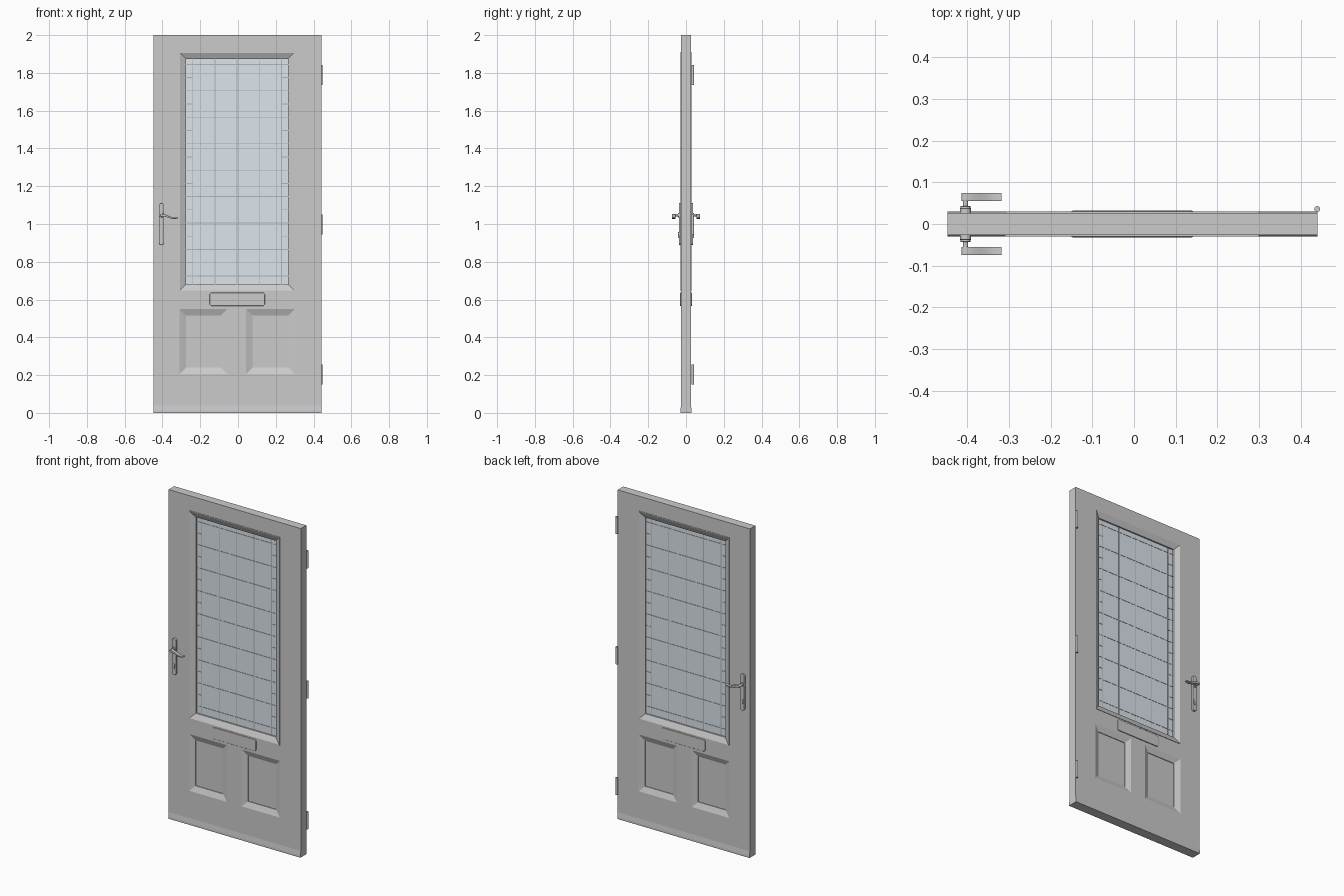
import bpy, bmesh, math

if "Cube" in bpy.data.objects:
    bpy.data.objects.remove(bpy.data.objects["Cube"])


def finish(name, bm, smooth=False, bevel=0.0, mat=None):
    bmesh.ops.recalc_face_normals(bm, faces=bm.faces)
    mesh = bpy.data.meshes.new(name)
    bm.to_mesh(mesh)
    bm.free()
    ob = bpy.data.objects.new(name, mesh)
    bpy.context.collection.objects.link(ob)
    if mat:
        mesh.materials.append(mat)
    if bevel:
        m = ob.modifiers.new("Bevel", 'BEVEL')
        m.width, m.segments, m.limit_method = bevel, 3, 'ANGLE'
    if smooth:
        bpy.ops.object.select_all(action='DESELECT')
        ob.select_set(True)
        bpy.context.view_layer.objects.active = ob
        bpy.ops.object.shade_smooth_by_angle(angle=math.radians(35))
    return ob


def add_prism(bm, outline, y0, y1):
    """Extrude an (x, z) outline from y0 to y1."""
    a = [bm.verts.new((x, y0, z)) for x, z in outline]
    b = [bm.verts.new((x, y1, z)) for x, z in outline]
    bm.faces.new(a)
    bm.faces.new(b[::-1])
    n = len(a)
    for i in range(n):
        j = (i + 1) % n
        bm.faces.new((a[i], a[j], b[j], b[i]))


def prism(name, outline, y0, y1, **kw):
    bm = bmesh.new()
    add_prism(bm, outline, y0, y1)
    return finish(name, bm, **kw)


def rect(x0, x1, z0, z1):
    return [(x0, z0), (x1, z0), (x1, z1), (x0, z1)]


def rounded(x0, x1, z0, z1, r, n=6):
    pts = []
    corners = [(x1 - r, z1 - r), (x0 + r, z1 - r), (x0 + r, z0 + r), (x1 - r, z0 + r)]
    for k, (cx, cz) in enumerate(corners):
        for i in range(n + 1):
            t = math.pi / 2 * (k + i / n)
            pts.append((cx + r * math.cos(t), cz + r * math.sin(t)))
    return pts


def circle(cx, cz, r, n=20):
    return [(cx + r * math.cos(2 * math.pi * i / n), cz + r * math.sin(2 * math.pi * i / n)) for i in range(n)]


def moulding(name, x0, x1, z0, z1, profile):
    """Sweep a closed (inset, y) profile around a rectangle with mitred corners."""
    bm = bmesh.new()
    rings = []
    for d, y in profile:
        rings.append([bm.verts.new((x, y, z)) for x, z in rect(x0 + d, x1 - d, z0 + d, z1 - d)])
    for i, a in enumerate(rings):
        b = rings[(i + 1) % len(rings)]
        for k in range(4):
            j = (k + 1) % 4
            bm.faces.new((a[k], a[j], b[j], b[k]))
    return finish(name, bm)


T = 0.0265                                # half thickness of the leaf
XS = [-0.448, -0.31, -0.057, 0.043, 0.30, 0.441]
ZS = [0.0, 0.205, 0.55, 0.645, 1.91, 2.0]
OPEN = {(1, 1), (3, 1), (1, 3), (2, 3), (3, 3)}

# Door leaf: one grid with three openings, extruded to thickness
bm = bmesh.new()
grid = [[bm.verts.new((x, -T, z)) for z in ZS] for x in XS]
for i in range(5):
    for k in range(5):
        if (i, k) not in OPEN:
            bm.faces.new((grid[i][k], grid[i + 1][k], grid[i + 1][k + 1], grid[i][k + 1]))
ext = bmesh.ops.extrude_face_region(bm, geom=bm.faces[:], use_keep_orig=True)
for g in ext["geom"]:
    if isinstance(g, bmesh.types.BMVert):
        g.co.y = T
finish("door_leaf", bm)

# Flared weather strip along the bottom
bm = bmesh.new()
prof = [(-0.030, 0), (0.030, 0), (0.030, 0.012), (T, 0.04), (-T, 0.04), (-0.030, 0.012)]
ends = [[bm.verts.new((x, y, z)) for y, z in prof] for x in (XS[0], XS[-1])]
bm.faces.new(ends[0])
bm.faces.new(ends[1])
for i in range(6):
    j = (i + 1) % 6
    bm.faces.new((ends[0][i], ends[0][j], ends[1][j], ends[1][i]))
finish("weather_strip", bm)

# Lower recessed panels
slope = [(0, -T), (0.034, -0.013), (0.034, 0.013), (0, T)]
for side, x0, x1 in (("left", XS[1], XS[2]), ("right", XS[3], XS[4])):
    moulding(side + "_panel_moulding", x0, x1, ZS[1], ZS[2], slope)
    prism(side + "_panel", rect(x0 + .03, x1 - .03, ZS[1] + .03, ZS[2] - .03), -0.009, 0.009)

# Window moulding and pane
moulding("window_moulding", XS[1], XS[4], ZS[3], ZS[4],
         [(0, -T), (0, -0.0295), (0.004, -0.0295), (0.036, -0.014),
          (0.036, 0.014), (0.004, 0.0295), (0, 0.0295), (0, T)])
glass = bpy.data.materials.new("glass")
glass.diffuse_color = (0.72, 0.78, 0.84, 1)
glass.use_nodes = True
glass.node_tree.nodes["Principled BSDF"].inputs["Base Color"].default_value = glass.diffuse_color
GX0, GX1, GZ0, GZ1 = -0.274, 0.264, 0.681, 1.874
prism("glass_pane", rect(GX0 - .005, GX1 + .005, GZ0 - .005, GZ1 + .005), -0.005, 0.005, mat=glass)

# Leaded bars on both faces of the pane: border, grid and short border ticks
lead = bpy.data.materials.new("lead")
lead.diffuse_color = (0.45, 0.46, 0.48, 1)
lead.use_nodes = True
lead.node_tree.nodes["Principled BSDF"].inputs["Base Color"].default_value = lead.diffuse_color
bm = bmesh.new()
w = 0.002
bars = [(x - w, x + w, GZ0, GZ1) for x in (-0.24, -0.122, -0.005, 0.112, 0.23)]
bars += [(GX0, GX1, 0.725 + 0.14 * i - w, 0.725 + 0.14 * i + w) for i in range(9)]
for i in range(8):
    z = 0.795 + 0.14 * i
    bars += [(GX0, -0.24, z - w, z + w), (0.23, GX1, z - w, z + w)]
for b in bars:
    add_prism(bm, rect(*b), -0.0065, 0.0065)
finish("window_leading", bm, mat=lead)

# Hinge barrels on the back right edge
for name, z in (("lower", 0.15), ("middle", 0.945), ("upper", 1.737)):
    bm = bmesh.new()
    bmesh.ops.create_cone(bm, cap_ends=True, segments=20, radius1=0.007, radius2=0.007, depth=0.105)
    bmesh.ops.translate(bm, vec=(0.440, 0.036, z + 0.0525), verts=bm.verts)
    finish(name + "_hinge", bm, smooth=True)

# Lever outline: a gentle wave, thickened along z
HX, HZ = -0.4045, 1.047
top, low = [], []
for i in range(25):
    t = i / 24
    x = HX + 0.087 * t
    z = HZ - 0.008 * (1 - math.cos(math.pi * min(t * 1.25, 1.3)))
    h = 0.007 - 0.004 * t
    top.append((x, z + h))
    low.append((x, z - h))
cap = [(HX - 0.0095 * math.sin(a), HZ - 0.007 * math.cos(a)) for a in
       [math.pi * i / 8 for i in range(1, 8)]]
lever = top[::-1] + cap[::-1] + low

# Letter plate and handle set, repeated on both faces
for face, s in (("front", -1), ("back", 1)):
    prism(face + "_letter_plate", rounded(-0.15, 0.142, 0.566, 0.637, 0.012),
          s * 0.025, s * 0.032, smooth=True, bevel=0.003)
    prism(face + "_handle_plate", rounded(-0.418, -0.391, 0.888, 1.11, 0.0134),
          s * 0.025, s * 0.038, smooth=True, bevel=0.004)
    prism(face + "_handle_boss", circle(HX, HZ, 0.012), s * 0.036, s * 0.043, smooth=True, bevel=0.0015)
    prism(face + "_handle_spindle", circle(HX, HZ, 0.0065), s * 0.04, s * 0.06, smooth=True)
    prism(face + "_handle_lever", lever, s * 0.055, s * 0.0745, smooth=True, bevel=0.0015)
    prism(face + "_lock_cylinder", circle(HX, 0.948, 0.0085), s * 0.036, s * 0.0425, smooth=True)
    prism(face + "_lock_body", rounded(HX - 0.004, HX + 0.004, 0.925, 0.946, 0.0038),
          s * 0.036, s * 0.0425, smooth=True)
